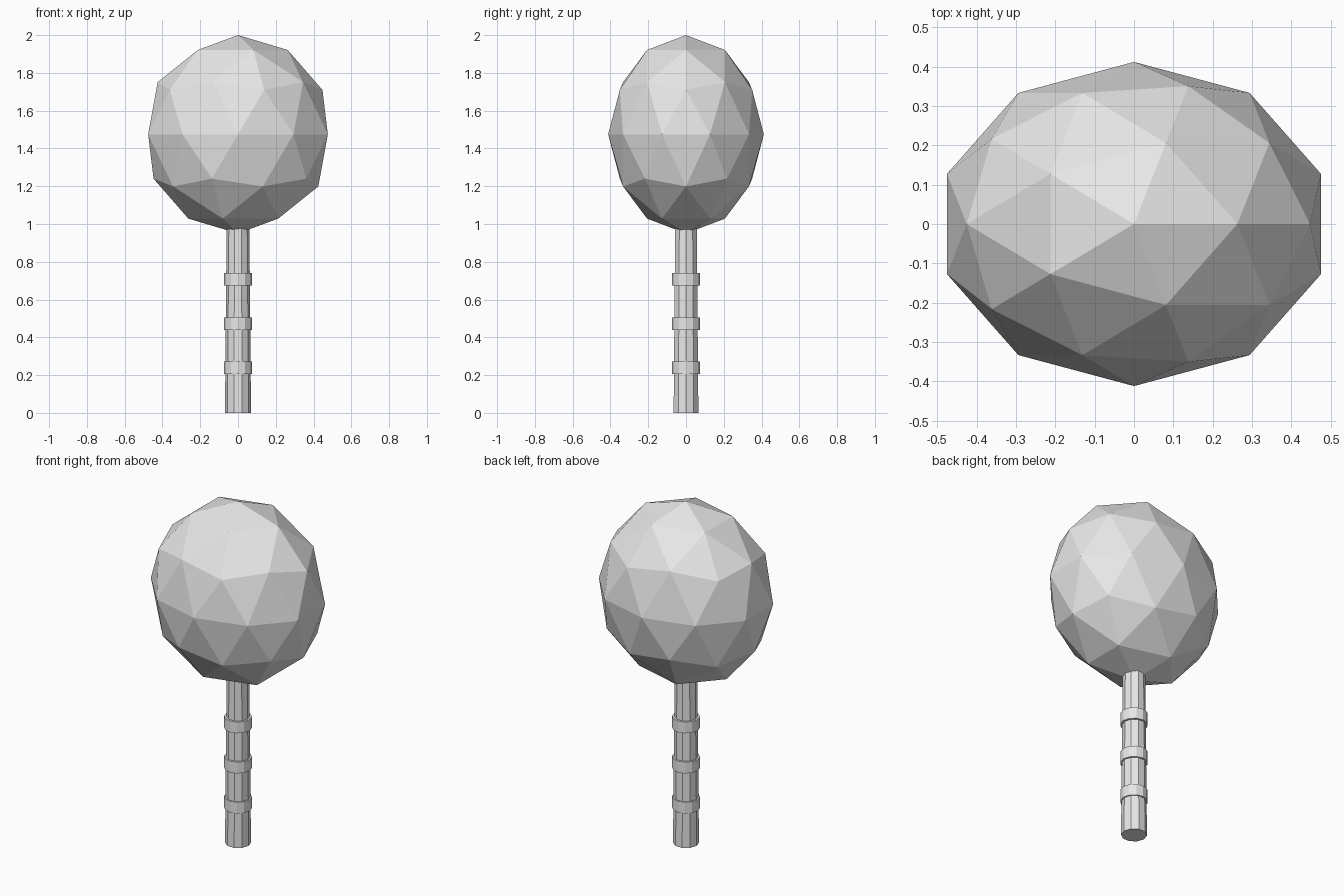
import bpy
import math

cube = bpy.data.objects.get("Cube")
if cube:
    bpy.data.objects.remove(cube, do_unlink=True)

# One plain grey for every part
grey = bpy.data.materials.new("plain_grey")
grey.use_nodes = True
colour = (0.8, 0.8, 0.8, 1.0)
grey.diffuse_color = colour
grey.node_tree.nodes["Principled BSDF"].inputs["Base Color"].default_value = colour


def finish(name):
    obj = bpy.context.object
    obj.name = name
    obj.data.materials.append(grey)
    return obj


def upright(name, sides, r_low, r_high, z_low, z_high):
    """Flat-shaded, capped column with a corner on the x axis."""
    bpy.ops.mesh.primitive_cone_add(
        vertices=sides, radius1=r_low, radius2=r_high, depth=z_high - z_low,
        location=(0, 0, (z_low + z_high) / 2), rotation=(0, 0, math.pi / 2))
    return finish(name)


# Faceted crown, narrower from front to back
bpy.ops.mesh.primitive_ico_sphere_add(subdivisions=2, radius=1, location=(0, 0, 1.475))
crown = finish("crown")
crown.scale = (0.5, 0.412, 0.525)

# Tapered stem
upright("stem", 10, 0.069, 0.06, 0, 1.0)

# Raised bands around the stem
for i in range(3):
    z = 0.238 + 0.235 * i
    upright(f"stem_band_{i + 1}", 12, 0.074, 0.074, z - 0.033, z + 0.033)
